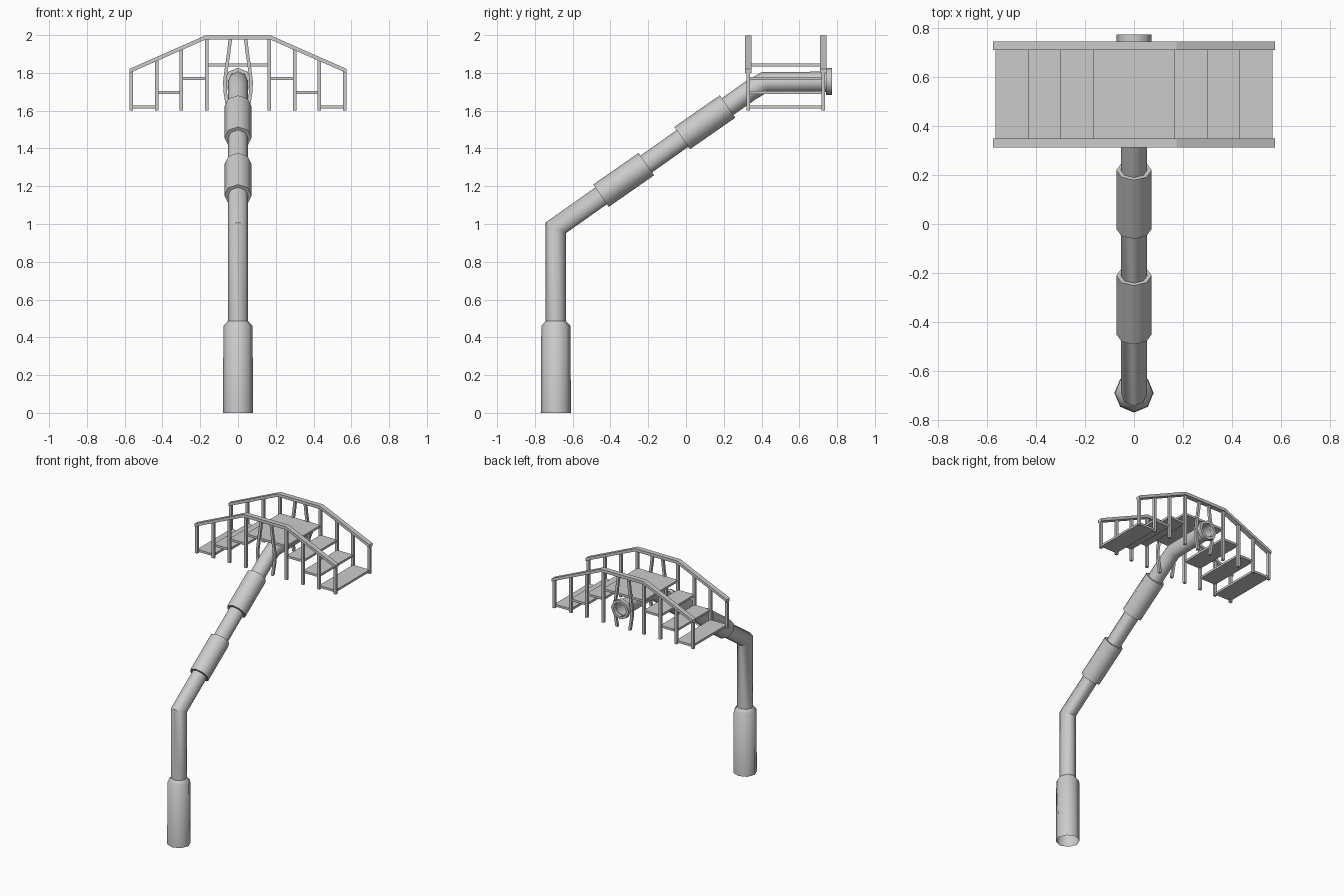
import bpy, bmesh
from math import sin, cos, pi, radians, atan2
from mathutils import Vector

if "Cube" in bpy.data.objects:
    bpy.data.objects.remove(bpy.data.objects["Cube"])

SIDES = 8


def finish(name, bm, smooth=False, recalc=True):
    if recalc:
        bmesh.ops.recalc_face_normals(bm, faces=bm.faces)
    me = bpy.data.meshes.new(name)
    bm.to_mesh(me)
    bm.free()
    ob = bpy.data.objects.new(name, me)
    bpy.context.collection.objects.link(ob)
    if smooth:
        bpy.ops.object.select_all(action='DESELECT')
        ob.select_set(True)
        bpy.context.view_layer.objects.active = ob
        bpy.ops.object.shade_smooth_by_angle(angle=radians(50))
    return ob


def tube(name, sections):
    """Octagonal open tube; each section is (y, z, tilt, x radius, other radius)."""
    bm = bmesh.new()
    rings = []
    for y, z, t, rx, rn in sections:
        n = Vector((0, -sin(t), cos(t)))
        rings.append([bm.verts.new(Vector((rx * cos(a), y, z)) + n * rn * sin(a))
                      for a in (2 * pi * i / SIDES for i in range(SIDES))])
    for r, s in zip(rings, rings[1:]):
        for i in range(SIDES):
            j = (i + 1) % SIDES
            bm.faces.new((r[i], r[j], s[j], s[i]))
    return finish(name, bm, True)


def straight(name, a, b, radii):
    """Straight tube from a to b (y, z); radii is a list of (fraction, radius)."""
    t = atan2(b[1] - a[1], b[0] - a[0])
    return tube(name, [(a[0] + (b[0] - a[0]) * f, a[1] + (b[1] - a[1]) * f, t, r, r)
                       for f, r in radii])


def bent(name, path, r):
    """Tube along a (y, z) path with mitred bends."""
    ang = [atan2(q[1] - p[1], q[0] - p[0]) for p, q in zip(path, path[1:])]
    ins, outs = [ang[0]] + ang, ang + [ang[-1]]
    return tube(name, [(y, z, (i + o) / 2, r, r / cos((i - o) / 2))
                       for (y, z), i, o in zip(path, ins, outs)])


def bar(name, pts, wx, wy, wz):
    """Rectangular bar along an (x, y, z) path, offset in x by wx or in z by wz."""
    bm = bmesh.new()
    rings = [[bm.verts.new((x + sx * wx, y + sy * wy, z + sx * wz))
              for sx, sy in ((-1, -1), (1, -1), (1, 1), (-1, 1))] for x, y, z in pts]
    for r, s in zip(rings, rings[1:]):
        for i in range(4):
            j = (i + 1) % 4
            bm.faces.new((r[i], r[j], s[j], s[i]))
    bm.faces.new(rings[0])
    bm.faces.new(rings[-1][::-1])
    return finish(name, bm)


# Lamp-like pole: thick foot, bent pipe, two sleeves and an end collar
PY = -0.689
straight("pole_foot", (PY, 0), (PY, 0.49), [(0, 0.08), (0.94, 0.077), (1, 0.05)])
bent("bent_pipe", [(PY, 0.48), (PY, 0.98), (0.34, 1.706), (0.415, 1.75), (0.772, 1.753)], 0.054)
sleeve = [(0, 0.052), (0, 0.072), (1, 0.072), (1, 0.052)]
straight("lower_sleeve", (-0.45, 1.15), (-0.21, 1.317), sleeve)
straight("upper_sleeve", (-0.02, 1.455), (0.22, 1.622), sleeve)
straight("end_collar", (0.742, 1.755), (0.772, 1.755), sleeve)

# Stepped decks between the two railings
Y0, Y1 = 0.33, 0.727
XS = [0.165, 0.30, 0.43, 0.565]
ZS = [1.77, 1.695, 1.62]


def deck(name, x0, x1, z):
    bar(name, [((x0 + x1) / 2, Y0 + 0.005, z), ((x0 + x1) / 2, Y1 + 0.005, z)][:1] and
        [(x0, (Y0 + Y1) / 2, z), (x1, (Y0 + Y1) / 2, z)], 0, (Y1 - Y0) / 2, 0.008)


deck("top_deck", -XS[0], XS[0], 1.842)
for s in (-1, 1):
    for i, z in enumerate(ZS):
        deck("step_deck", s * XS[i], s * XS[i + 1], z)

# Railings: handrail, posts and the pair of curved braces hugging the pipe
for y in (Y0, Y1):
    bar("handrail", [(-0.575, y, 1.81), (-0.173, y, 1.987), (0.173, y, 1.987), (0.575, y, 1.81)],
        0, 0.018, 0.011)
    for s in (-1, 1):
        for x in XS:
            top = 1.987 - max(0, x - 0.173) * 0.44
            bar("post", [(s * x, y, 1.602), (s * x, y, top)], 0.01, 0.009, 0)
        bar("curved_brace", [(s * x, y, z) for x, z in
            ((0.052, 1.602), (0.06, 1.65), (0.068, 1.70), (0.07, 1.755),
             (0.062, 1.82), (0.05, 1.90), (0.04, 1.985))], 0.009, 0.009, 0)
